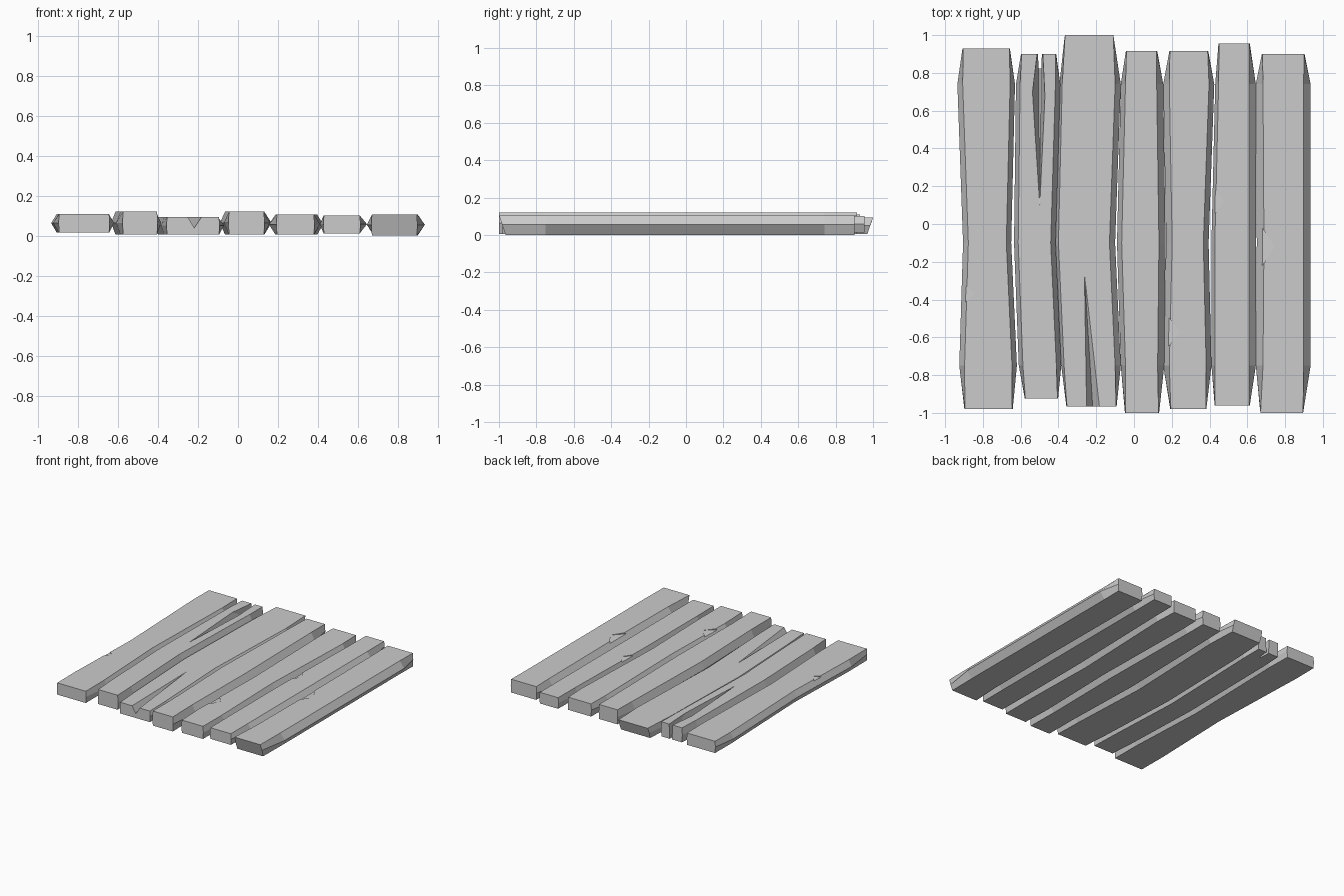
import bpy
import bmesh
from mathutils import Vector

default = bpy.data.objects.get("Cube")
if default:
    bpy.data.objects.remove(default, do_unlink=True)

grey = bpy.data.materials.new("weathered_grey")
grey.use_nodes = True
colour = (0.6, 0.6, 0.6, 1)
grey.diffuse_color = colour
grey.node_tree.nodes["Principled BSDF"].inputs["Base Color"].default_value = colour


def make_object(name, bm):
    bmesh.ops.recalc_face_normals(bm, faces=bm.faces)
    mesh = bpy.data.meshes.new(name)
    bm.to_mesh(mesh)
    bm.free()
    mesh.materials.append(grey)
    obj = bpy.data.objects.new(name, mesh)
    bpy.context.collection.objects.link(obj)
    return obj


def plank(name, back, front, left, right, inset, height, lean=(0, 0)):
    """Loft a six-sided section along the board.
    back and front: end y, left x, right x; left and right: outer x at three stations."""
    low, high = height
    middle = (low + high) / 2 + 0.002
    bm = bmesh.new()

    def section(y, a, b, bulge_left, bulge_right, shift=0):
        points = [(a, y, high), (b, y, high),
                  (b + bulge_right, y + shift / 2, middle),
                  (b, y + shift, low), (a, y + shift, low),
                  (a - bulge_left, y + shift / 2, middle)]
        return [bm.verts.new(p) for p in points]

    rings = [section(*back, 0.003, 0.003, lean[0])]
    for y, a, b in zip((0.74, -0.1, -0.75), left, right):
        rings.append(section(y, a + inset[0], b - inset[1], *inset))
    rings.append(section(*front, 0.003, 0.003, lean[1]))

    for one, two in zip(rings, rings[1:]):
        for i in range(6):
            j = (i + 1) % 6
            bm.faces.new((one[i], one[j], two[j], two[i]))
    bm.faces.new(rings[0])
    bm.faces.new(rings[-1])
    return make_object(name, bm)


def cut(target, name, points):
    """Subtract the convex hull of a few points."""
    bm = bmesh.new()
    for p in points:
        bm.verts.new(p)
    bmesh.ops.convex_hull(bm, input=bm.verts)
    cutter = make_object(name, bm)
    cutter.hide_render = True
    mod = target.modifiers.new(name, "BOOLEAN")
    mod.operation = "DIFFERENCE"
    mod.solver = "EXACT"
    mod.object = cutter
    # Apply the cut, then drop the cutter
    bpy.context.view_layer.objects.active = target
    bpy.ops.object.modifier_apply(modifier=name)
    bpy.data.objects.remove(cutter, do_unlink=True)


def chip(target, x, y, top, reach, length=0.07):
    """Shallow dent in the left shoulder of a board."""
    edge = [Vector((x - 0.03, y + s * length, top + z))
            for s in (-1, 1) for z in (-0.014, 0.03)]
    tip = [Vector((x + reach, y, top)), Vector((x + reach, y, top + 0.03))]
    cut(target, "chip_cutter", edge + tip)


# Seven boards, from the model's right to its left
board_1 = plank("far_right_board", (0.93, -0.905, -0.66), (-0.98, -0.895, -0.645),
                (-0.935, -0.905, -0.925), (-0.63, -0.65, -0.62), (0.028, 0.026), (0.015, 0.108))
board_2 = plank("split_back_board", (0.9, -0.595, -0.415), (-0.925, -0.575, -0.405),
                (-0.625, -0.635, -0.61), (-0.39, -0.415, -0.385), (0.022, 0.026), (0.005, 0.12))
board_3 = plank("split_front_board", (1.0, -0.365, -0.11), (-0.965, -0.355, -0.095),
                (-0.395, -0.415, -0.385), (-0.07, -0.1, -0.07), (0.015, 0.03), (0.005, 0.093),
                (-0.03, 0))
board_4 = plank("centre_board", (0.915, -0.04, 0.12), (-1.0, -0.045, 0.13),
                (-0.07, -0.09, -0.07), (0.155, 0.167, 0.16), (0.025, 0.035), (0.005, 0.12))
board_5 = plank("left_centre_board", (0.915, 0.19, 0.39), (-0.98, 0.195, 0.38),
                (0.155, 0.17, 0.155), (0.425, 0.395, 0.41), (0.032, 0.028), (0.005, 0.105))
board_6 = plank("left_narrow_board", (0.955, 0.45, 0.61), (-0.96, 0.43, 0.61),
                (0.43, 0.41, 0.41), (0.645, 0.645, 0.645), (0.018, 0.035), (0.012, 0.1))
board_7 = plank("far_left_board", (0.9, 0.68, 0.9), (-1.0, 0.67, 0.895),
                (0.645, 0.65, 0.645), (0.935, 0.935, 0.935), (0.038, 0.037), (0, 0.105),
                (0, 0.035))

# Long splits running in from the board ends
cut(board_2, "back_split_cutter",
    [(-0.511, 0.92, 0.13), (-0.483, 0.92, 0.13), (-0.54, 0.68, 0.13), (-0.47, 0.66, 0.13),
     (-0.499, 0.1, 0.13), (-0.499, 0.1, 0.119), (-0.505, 0.92, -0.01), (-0.49, 0.92, -0.01),
     (-0.5, 0.66, 0.03)])
cut(board_3, "front_split_cutter",
    [(-0.255, -0.98, 0.1), (-0.177, -0.98, 0.1), (-0.263, -0.27, 0.1),
     (-0.262, -0.27, 0.092), (-0.218, -0.98, 0.038)])

# Small dents along the shoulders
chip(board_1, -0.892, -0.37, 0.108, 0.05)
chip(board_5, 0.195, -0.57, 0.105, 0.05, 0.1)
chip(board_6, 0.435, 0.12, 0.1, 0.04, 0.1)
chip(board_7, 0.69, -0.12, 0.105, 0.055, 0.13)
